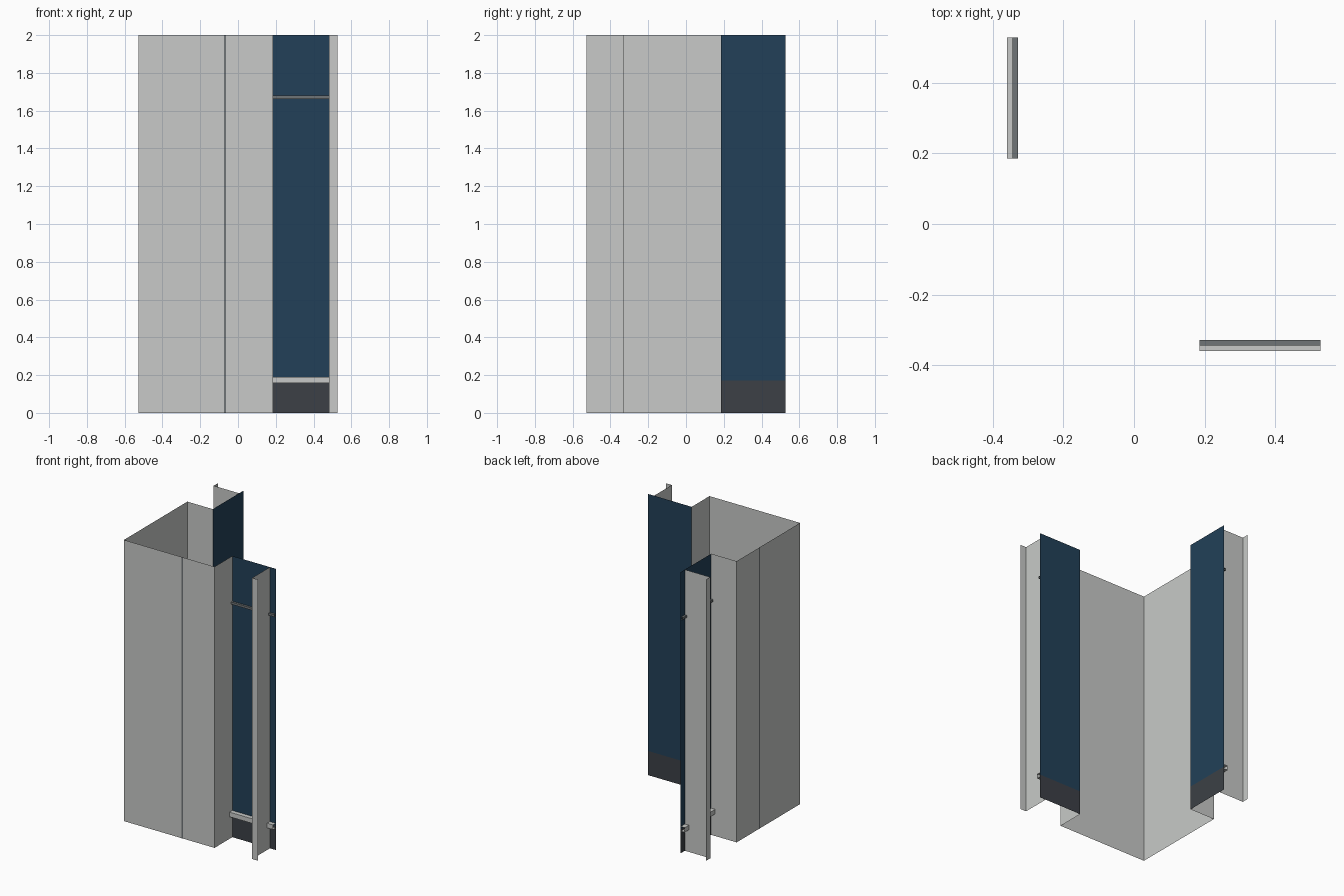
import bpy
from mathutils import Vector

if "Cube" in bpy.data.objects:
    bpy.data.objects.remove(bpy.data.objects["Cube"], do_unlink=True)


def material(name, rgb):
    m = bpy.data.materials.new(name)
    m.use_nodes = True
    m.diffuse_color = (*rgb, 1)
    bsdf = next(n for n in m.node_tree.nodes if n.type == 'BSDF_PRINCIPLED')
    bsdf.inputs["Base Color"].default_value = (*rgb, 1)
    return m


CLADDING = material("light grey cladding", (0.578, 0.591, 0.578))
GLASS = material("dark blue glass", (0.016, 0.0513, 0.0976))
PLINTH = material("charcoal", (0.045, 0.051, 0.061))
METAL = material("mid grey metal", (0.16, 0.177, 0.184))

H = 2.0        # height
OUT = 0.528    # outer face of the walls
JAMB = 0.185   # where the solid corner ends
BACK = 0.328   # plane of the glazing


def sheet(name, points, sweep, mat, mirrored=False):
    """Sweep an open profile along a vector; mirrored swaps x and y."""
    v = Vector(sweep)
    pts = [Vector(p) for p in points]
    verts = pts + [p + v for p in pts]
    n = len(pts)
    faces = [(i, i + 1, n + i + 1, n + i) for i in range(n - 1)]
    if mirrored:
        verts = [Vector((p.y, p.x, p.z)) for p in verts]
        faces = [f[::-1] for f in faces]
    me = bpy.data.meshes.new(name)
    me.from_pydata([tuple(p) for p in verts], [], faces)
    me.materials.append(mat)
    ob = bpy.data.objects.new(name, me)
    bpy.context.collection.objects.link(ob)
    return ob


# Corner wall with its two window returns
sheet("corner_wall",
      [(-BACK, JAMB, 0), (-OUT, JAMB, 0), (-OUT, -OUT, 0),
       (JAMB, -OUT, 0), (JAMB, -BACK, 0)], (0, 0, H), CLADDING)

# Each wing: front, then its copy across the diagonal
for wing, flip in (("front", False), ("side", True)):
    # Narrow vertical joint in the wall
    sheet(wing + "_wall_joint", [(-0.074, -OUT - 0.001, 0), (-0.064, -OUT - 0.001, 0)],
          (0, 0, H), METAL, flip)
    # Glazing above a dark base panel
    sheet(wing + "_base_panel", [(JAMB, -BACK, 0), (OUT, -BACK, 0)],
          (0, 0, 0.172), PLINTH, flip)
    sheet(wing + "_window", [(JAMB, -BACK, 0.172), (OUT, -BACK, 0.172)],
          (0, 0, H - 0.172), GLASS, flip)
    # Fin with a short outer flange
    sheet(wing + "_fin", [(0.481, -BACK, 0), (0.481, -OUT, 0), (OUT, -OUT, 0)],
          (0, 0, H), CLADDING, flip)
    # Sill and transom, open-ended channels
    for part, z0, z1, depth, mat in (("_sill", 0.157, 0.190, 0.031, CLADDING),
                                     ("_transom", 1.663, 1.679, 0.015, METAL)):
        f = -BACK - depth
        sheet(wing + part,
              [(OUT, -BACK, z0), (OUT, f, z0), (OUT, f, z1), (OUT, -BACK, z1)],
              (JAMB - OUT, 0, 0), mat, flip)
